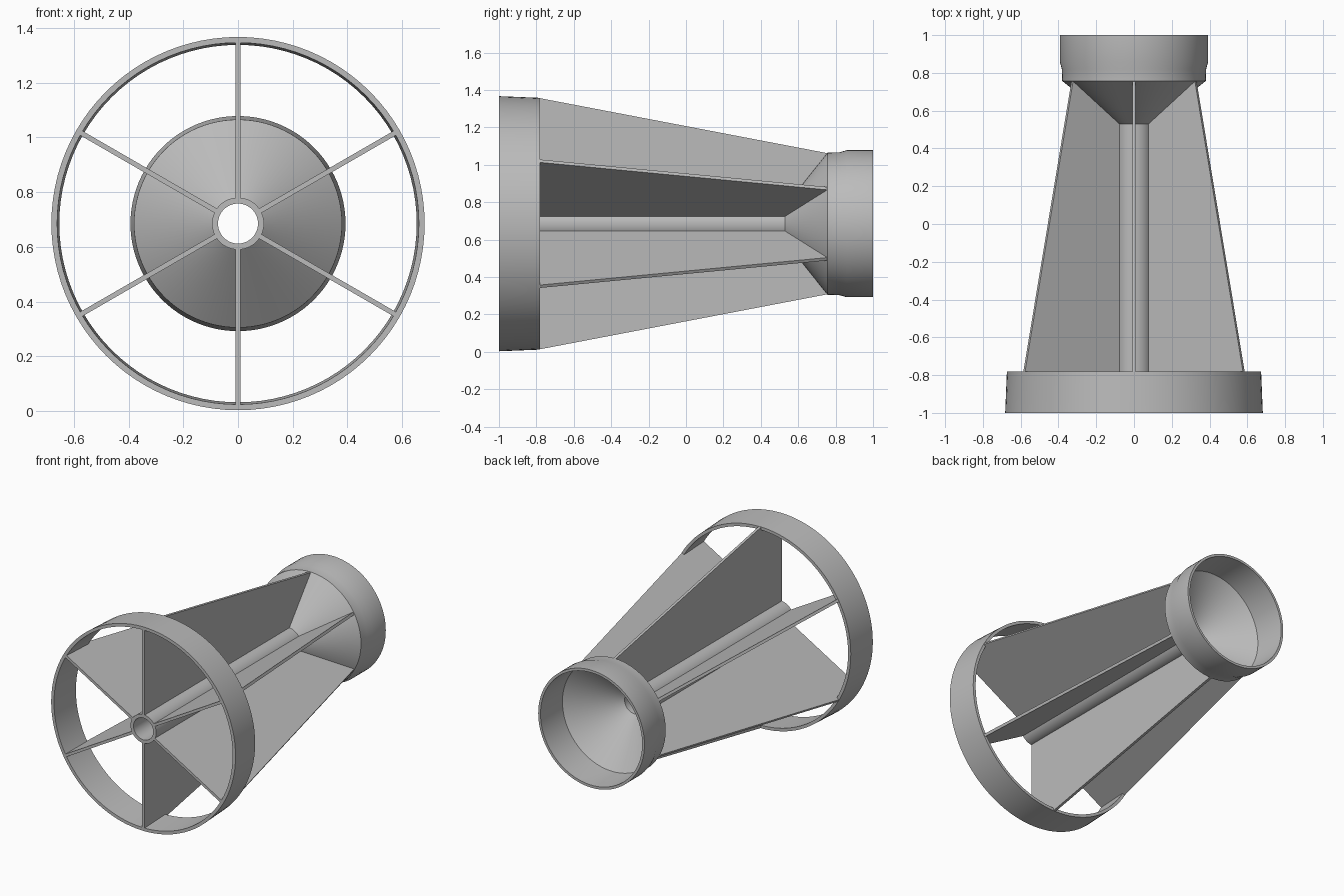
import bpy, bmesh, math
from mathutils import Matrix, Vector

if "Cube" in bpy.data.objects:
    bpy.data.objects.remove(bpy.data.objects["Cube"])

AXIS_Z = 0.685
SEGMENTS = 96

grey = bpy.data.materials.new("plain grey")
grey.use_nodes = True
grey.diffuse_color = (0.5, 0.5, 0.5, 1)
grey.node_tree.nodes["Principled BSDF"].inputs["Base Color"].default_value = (0.5, 0.5, 0.5, 1)


def finish(name, bm, smooth):
    bmesh.ops.recalc_face_normals(bm, faces=bm.faces)
    mesh = bpy.data.meshes.new(name)
    bm.to_mesh(mesh)
    bm.free()
    mesh.materials.append(grey)
    obj = bpy.data.objects.new(name, mesh)
    obj.location.z = AXIS_Z
    bpy.context.collection.objects.link(obj)
    if smooth:
        bpy.ops.object.select_all(action='DESELECT')
        obj.select_set(True)
        bpy.context.view_layer.objects.active = obj
        bpy.ops.object.shade_smooth_by_angle(angle=math.radians(25))
    return obj


def lathe(name, profile):
    """Spin a closed (y, radius) profile around the y axis."""
    bm = bmesh.new()
    rings = []
    for i in range(SEGMENTS):
        a = 2 * math.pi * i / SEGMENTS
        rings.append([bm.verts.new((r * math.cos(a), y, r * math.sin(a))) for y, r in profile])
    n = len(profile)
    for i in range(SEGMENTS):
        here, there = rings[i], rings[(i + 1) % SEGMENTS]
        for j in range(n):
            k = (j + 1) % n
            bm.faces.new((here[j], here[k], there[k], there[j]))
    return finish(name, bm, True)


def rib(name, outline, thickness, angle):
    """Extrude a flat (y, radius) outline and turn it around the y axis."""
    bm = bmesh.new()
    face = bm.faces.new([bm.verts.new((-thickness / 2, y, r)) for y, r in outline])
    side = bmesh.ops.extrude_face_region(bm, geom=[face])
    moved = [v for v in side["geom"] if isinstance(v, bmesh.types.BMVert)]
    bmesh.ops.translate(bm, verts=moved, vec=Vector((thickness, 0, 0)))
    bmesh.ops.transform(bm, matrix=Matrix.Rotation(angle, 4, 'Y'), verts=bm.verts)
    return finish(name, bm, False)


# Large hoop at the front, tapering slightly to the back
lathe("front_hoop", [(-1, 0.682), (-0.78, 0.673), (-0.78, 0.653), (-1, 0.661)])

# Hollow hub tube, flaring through a cone into the rear cup
lathe("hub_cone_and_cup", [
    (-1, 0.095), (0.53, 0.095), (0.757, 0.38), (0.82, 0.382), (0.86, 0.393),
    (1, 0.393), (1, 0.376), (0.86, 0.372), (0.78, 0.368), (0.545, 0.073), (-1, 0.073)])

# Six radial ribs joining hoop, hub and cone
rib_outline = [(-1, 0.085), (-1, 0.668), (-0.78, 0.671), (0.757, 0.377), (0.535, 0.09)]
for i in range(6):
    rib(f"rib_{i + 1}", rib_outline, 0.018, i * math.pi / 3)
